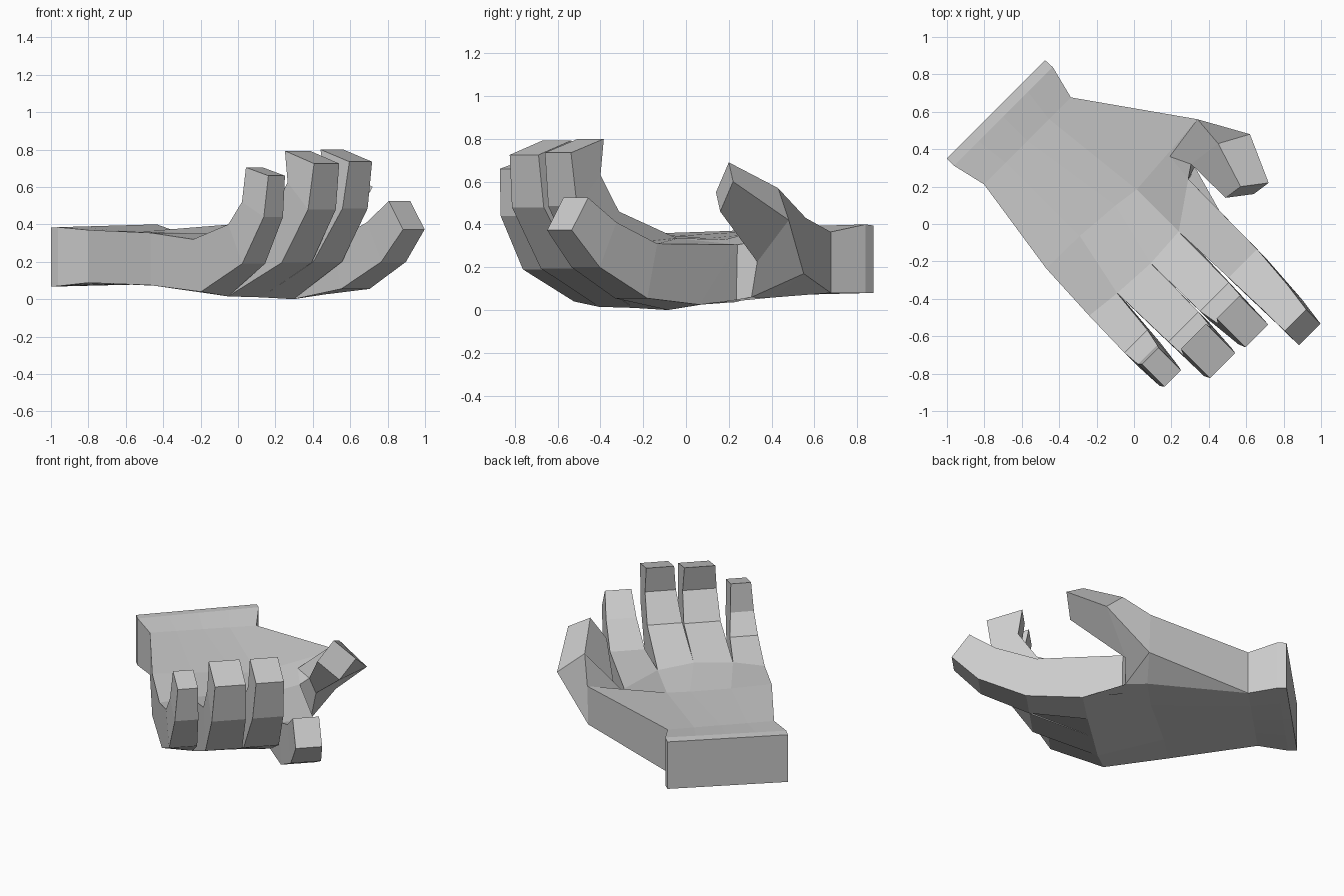
import bpy, bmesh, math

if "Cube" in bpy.data.objects:
    bpy.data.objects.remove(bpy.data.objects["Cube"])

R = math.sqrt(0.5)
bm = bmesh.new()


def hand_vert(s, t, z):
    """s runs from wrist to fingertips, t across from little finger to thumb."""
    return bm.verts.new(((s + t) * R, (t - s) * R, z))


def bridge(a, b):
    """Join two rings of equal length with side faces."""
    n = len(a)
    for i in range(n):
        j = (i + 1) % n
        bm.faces.new((a[i], a[j], b[j], b[i]))


def even_row(s, t0, t1, z0, z1):
    return [(s, t0 + (t1 - t0) * k / 4, z0 + (z1 - z0) * k / 4) for k in range(5)]


# Palm rows from cuff to knuckles: (s, t, z) per column, above and below
top_rows = [
    even_row(-0.955, -0.46, 0.283, 0.383, 0.395),
    even_row(-0.90, -0.46, 0.286, 0.385, 0.40),
    even_row(-0.717, -0.417, 0.24, 0.37, 0.365),
    [(-0.163, -0.50, 0.355), (-0.16, -0.25, 0.345), (-0.14, 0.0, 0.335),
     (-0.12, 0.14, 0.33), (-0.156, 0.636, 0.43)],
    [(0.177, -0.516, 0.32), (0.198, -0.325, 0.35), (0.212, -0.085, 0.36),
     (0.198, 0.14, 0.335), (0.035, 0.375, 0.305)],
]
low_rows = [
    even_row(-0.955, -0.46, 0.283, 0.067, 0.08),
    even_row(-0.90, -0.46, 0.286, 0.07, 0.08),
    even_row(-0.717, -0.417, 0.24, 0.088, 0.08),
    [(-0.163, -0.50, 0.075), (-0.16, -0.25, 0.065), (-0.14, 0.0, 0.055),
     (-0.12, 0.20, 0.05), (-0.12, 0.445, 0.058)],
    [(0.23, -0.51, 0.04), (0.25, -0.325, 0.015), (0.26, -0.085, 0.01),
     (0.27, 0.15, 0.0), (0.28, 0.371, 0.025)],
]
top = [[hand_vert(*p) for p in row] for row in top_rows]
low = [[hand_vert(*p) for p in row] for row in low_rows]

# Corners around the web between thumb and index finger
crotch = hand_vert(-0.12, 0.39, 0.34)
index_root = hand_vert(0.04, 0.372, 0.037)
web_low = bm.verts.new((0.325, 0.306, 0.06))
thumb_root = bm.verts.new((0.34, 0.55, 0.17))

# Palm surface, wrist end cap and both sides
for r in range(4):
    for c in range(4):
        quad = [top[r][c], top[r + 1][c], top[r + 1][c + 1], top[r][c + 1]]
        if (r, c) == (3, 3):
            quad.insert(3, crotch)
        bm.faces.new(quad)
        bm.faces.new((low[r][c], low[r][c + 1], low[r + 1][c + 1], low[r + 1][c]))
    bm.faces.new((top[r][0], low[r][0], low[r + 1][0], top[r + 1][0]))
    if r < 2:
        bm.faces.new((top[r][4], top[r + 1][4], low[r + 1][4], low[r][4]))
for c in range(4):
    bm.faces.new((top[0][c], top[0][c + 1], low[0][c + 1], low[0][c]))
bm.faces.new((top[2][4], top[3][4], thumb_root, low[2][4]))
bm.faces.new((low[2][4], thumb_root, low[3][4]))
bm.faces.new((low[3][4], web_low, index_root, low[4][4]))
bm.faces.new((top[4][4], index_root, low[4][4]))

# Fingers: each section is (inner s, inner z, outer s, outer z), then (t low, t high)
long_finger = [(0.58, 0.46, 0.65, 0.20), (0.695, 0.63, 0.85, 0.485), (0.67, 0.80, 0.887, 0.735)]
ring_finger = [(0.575, 0.455, 0.645, 0.195), (0.685, 0.625, 0.84, 0.48), (0.65, 0.793, 0.87, 0.725)]
little_finger = [(0.45, 0.40, 0.555, 0.19), (0.545, 0.52, 0.71, 0.44), (0.56, 0.705, 0.73, 0.66)]
index_finger = [(0.56, 0.31, 0.625, 0.055), (0.81, 0.41, 0.92, 0.20), (0.975, 0.525, 1.083, 0.373)]
fingers = [
    (little_finger, [(-0.523, -0.35), (-0.515, -0.37), (-0.50, -0.375)]),
    (ring_finger, [(-0.315, -0.088), (-0.31, -0.10), (-0.295, -0.105)]),
    (long_finger, [(-0.08, 0.137), (-0.06, 0.13), (-0.045, 0.127)]),
    (index_finger, [(0.155, 0.37), (0.163, 0.35), (0.165, 0.328)]),
]
for c, (profile, widths) in enumerate(fingers):
    ring = [top[4][c], top[4][c + 1], low[4][c + 1], low[4][c]]
    for (si, zi, so, zo), (t0, t1) in zip(profile, widths):
        nxt = [hand_vert(si, t0, zi), hand_vert(si, t1, zi),
               hand_vert(so, t1, zo), hand_vert(so, t0, zo)]
        bridge(ring, nxt)
        ring = nxt
    bm.faces.new(ring)

# Thumb: knuckle and tip sections, joined to the palm and web
knuckle = [bm.verts.new(p) for p in (
    (0.45, 0.43, 0.57), (0.62, 0.48, 0.42), (0.345, 0.333, 0.225), (0.305, 0.32, 0.32))]
tip = [bm.verts.new(p) for p in (
    (0.57, 0.20, 0.69), (0.72, 0.22, 0.60), (0.64, 0.16, 0.46), (0.49, 0.14, 0.55))]
bridge(knuckle, tip)
bm.faces.new(tip)
bm.faces.new((top[3][4], thumb_root, knuckle[1], knuckle[0]))
bm.faces.new((crotch, top[3][4], knuckle[0], knuckle[3]))
bm.faces.new((thumb_root, low[3][4], web_low))
bm.faces.new((thumb_root, web_low, knuckle[2], knuckle[1]))
bm.faces.new((top[4][4], crotch, knuckle[3]))
bm.faces.new((index_root, top[4][4], knuckle[3], knuckle[2], web_low))

bmesh.ops.recalc_face_normals(bm, faces=bm.faces)
mesh = bpy.data.meshes.new("hand")
bm.to_mesh(mesh)
bm.free()
grey = bpy.data.materials.new("light grey")
grey.diffuse_color = (0.6, 0.6, 0.6, 1)
grey.use_nodes = True
grey.node_tree.nodes["Principled BSDF"].inputs["Base Color"].default_value = grey.diffuse_color
mesh.materials.append(grey)
hand = bpy.data.objects.new("hand", mesh)
bpy.context.collection.objects.link(hand)
